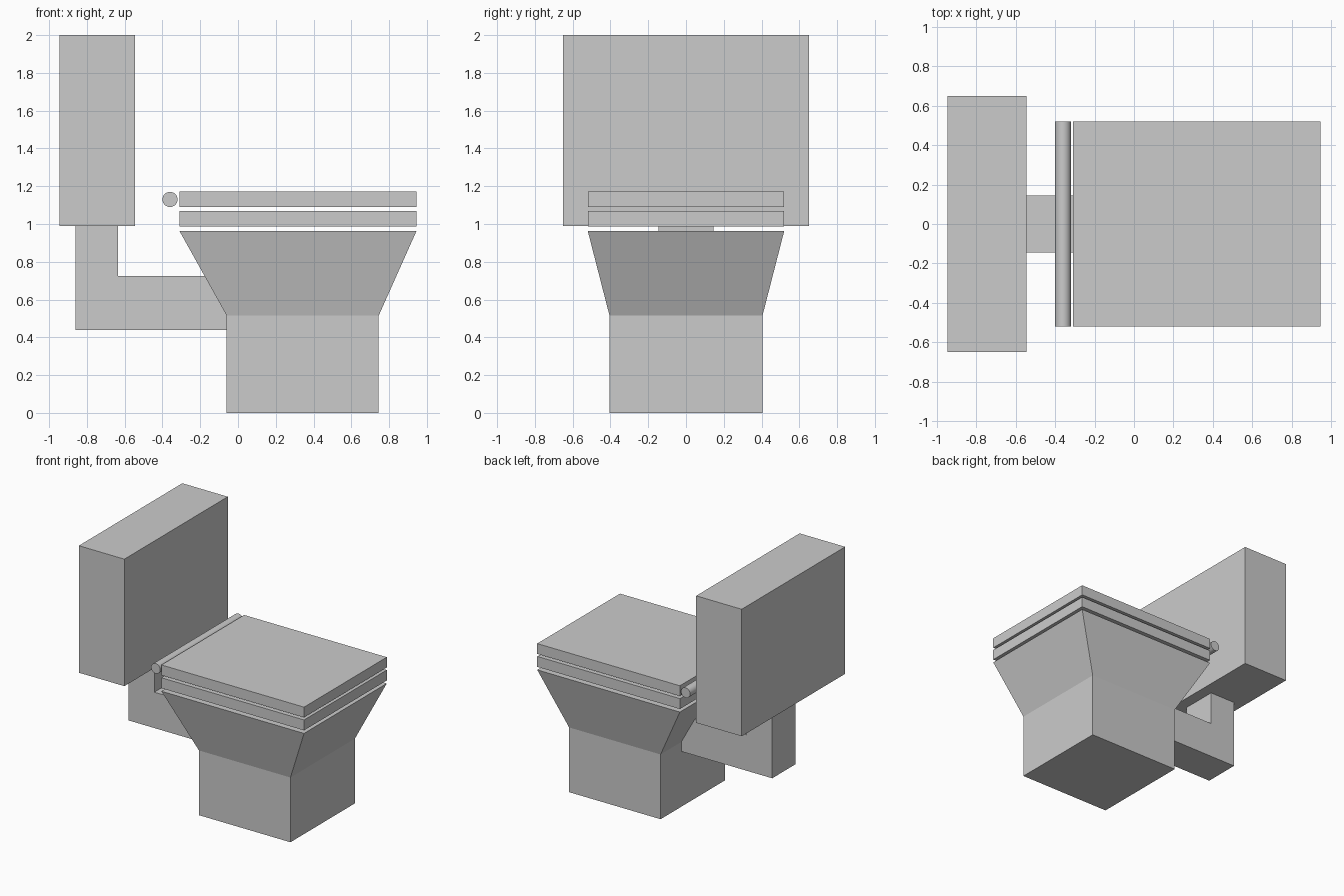
import bpy, bmesh, math

if "Cube" in bpy.data.objects:
    bpy.data.objects.remove(bpy.data.objects["Cube"])

grey = bpy.data.materials.new("light grey")
grey.diffuse_color = (0.6, 0.6, 0.6, 1)
grey.use_nodes = True
grey.node_tree.nodes["Principled BSDF"].inputs["Base Color"].default_value = grey.diffuse_color


def make_prism(name, profile, half_width, top_width=None, top_z=None):
    """Extrude an x-z profile across y; points at top_z use top_width."""
    bm = bmesh.new()
    sides = []
    for s in (-1, 1):
        sides.append([bm.verts.new((x, s * (top_width if top_z is not None and z >= top_z
                                            else half_width), z)) for x, z in profile])
    a, b = sides
    n = len(profile)
    bm.faces.new(a)
    bm.faces.new(b[::-1])
    for i in range(n):
        j = (i + 1) % n
        bm.faces.new((a[j], a[i], b[i], b[j]))
    bmesh.ops.recalc_face_normals(bm, faces=bm.faces)
    mesh = bpy.data.meshes.new(name)
    bm.to_mesh(mesh)
    bm.free()
    mesh.materials.append(grey)
    obj = bpy.data.objects.new(name, mesh)
    bpy.context.collection.objects.link(obj)
    return obj


def make_box(name, x0, x1, half_width, z0, z1):
    return make_prism(name, [(x0, z0), (x1, z0), (x1, z1), (x0, z1)], half_width)


# Pedestal and flared bowl
make_box("pedestal", -0.06, 0.745, 0.405, 0, 0.515)
make_prism("bowl", [(-0.06, 0.515), (0.745, 0.515), (0.945, 0.963), (-0.31, 0.963)],
           0.405, 0.52, 0.9)

# Seat and lid slabs
make_box("seat", -0.31, 0.945, 0.52, 0.987, 1.07)
make_box("lid", -0.31, 0.945, 0.52, 1.09, 1.172)

# Hinge rod behind the lid
bpy.ops.mesh.primitive_cylinder_add(vertices=32, radius=0.04, depth=1.04,
                                    location=(-0.36, 0, 1.13),
                                    rotation=(math.pi / 2, 0, 0))
hinge = bpy.context.object
hinge.name = "hinge_rod"
hinge.data.materials.append(grey)
bpy.ops.object.shade_smooth_by_angle()

# Water tank and the elbow pipe that joins it to the bowl
make_box("tank", -0.945, -0.545, 0.65, 0.99, 2.0)
make_prism("elbow_pipe", [(-0.86, 0.44), (-0.05, 0.44), (-0.05, 0.725), (-0.635, 0.725),
                          (-0.635, 0.99), (-0.86, 0.99)], 0.145)
